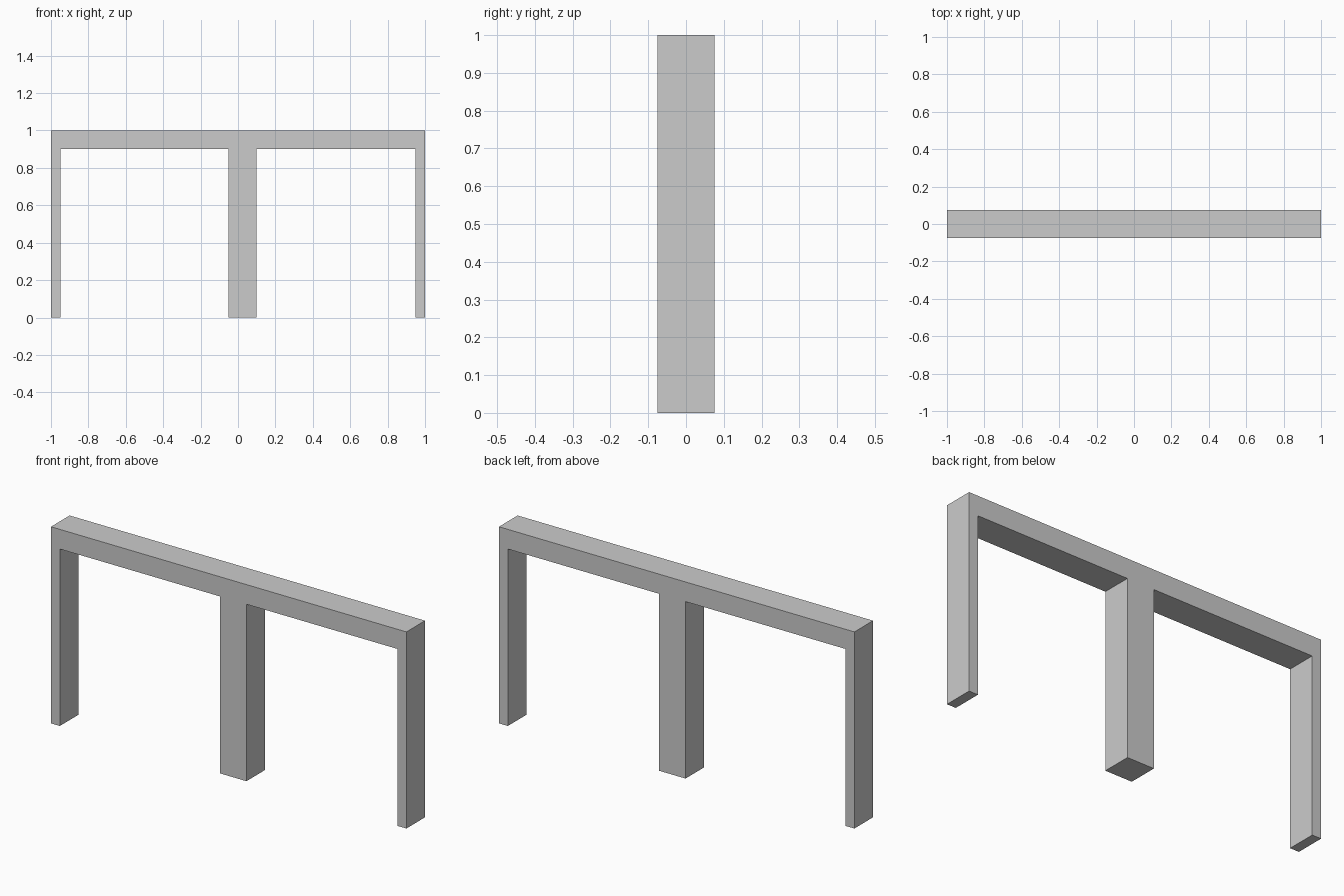
import bpy
import bmesh

if "Cube" in bpy.data.objects:
    bpy.data.objects.remove(bpy.data.objects["Cube"])

HALF_DEPTH = 0.075
TOP, UNDERSIDE = 1.0, 0.9
LEGS = [(-1.0, -0.95), (-0.05, 0.10), (0.95, 1.0)]  # x range of each leg

# Front outline: top edge, then down and up around each leg, right to left
outline = [(-1.0, TOP), (1.0, TOP)]
for left, right in reversed(LEGS):
    if right < 1.0:
        outline.append((right, UNDERSIDE))
    outline += [(right, 0.0), (left, 0.0)]
    if left > -1.0:
        outline.append((left, UNDERSIDE))

# Extrude the outline through the depth of the frame
bm = bmesh.new()
face = bm.faces.new([bm.verts.new((x, -HALF_DEPTH, z)) for x, z in outline])
result = bmesh.ops.extrude_face_region(bm, geom=[face], use_keep_orig=True)
moved = [v for v in result["geom"] if isinstance(v, bmesh.types.BMVert)]
bmesh.ops.translate(bm, verts=moved, vec=(0, 2 * HALF_DEPTH, 0))
bmesh.ops.recalc_face_normals(bm, faces=bm.faces)

# Three-legged frame
mesh = bpy.data.meshes.new("three_leg_frame")
bm.to_mesh(mesh)
bm.free()
frame = bpy.data.objects.new("three_leg_frame", mesh)
bpy.context.collection.objects.link(frame)
